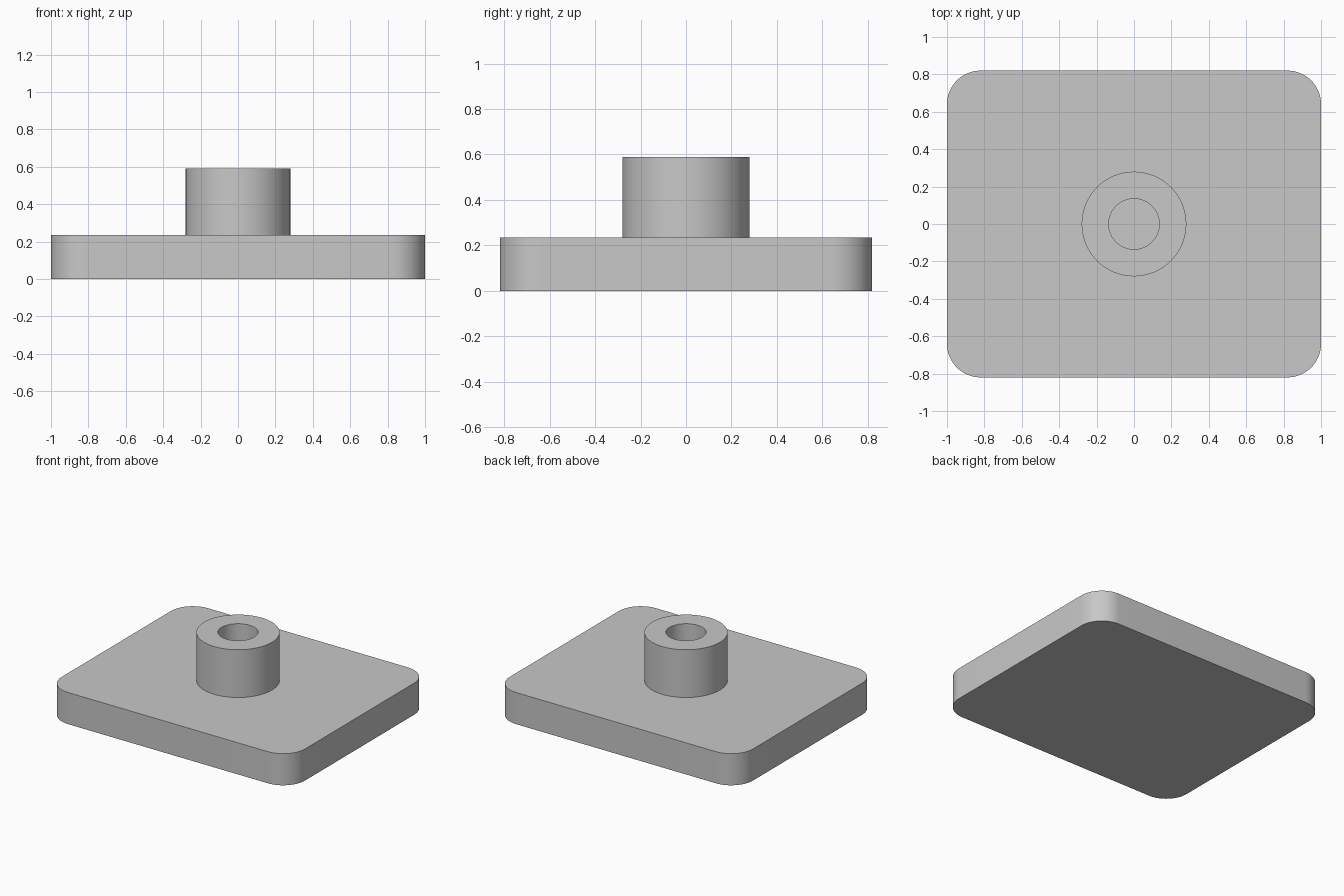
import bpy
import math

cube = bpy.data.objects.get("Cube")
if cube:
    bpy.data.objects.remove(cube, do_unlink=True)

PLATE_X, PLATE_Y, PLATE_Z = 2.0, 1.64, 0.235
CORNER = 0.18
BOSS_R, BORE_R, BOSS_TOP = 0.28, 0.135, 0.59
SINK = 0.01

grey = bpy.data.materials.new("light grey")
grey.use_nodes = True
colour = (0.58, 0.58, 0.58, 1)
grey.diffuse_color = colour
grey.node_tree.nodes["Principled BSDF"].inputs["Base Color"].default_value = colour


def make_object(name, verts, faces):
    mesh = bpy.data.meshes.new(name)
    mesh.from_pydata(verts, [], faces)
    mesh.materials.append(grey)
    obj = bpy.data.objects.new(name, mesh)
    bpy.context.collection.objects.link(obj)
    bpy.ops.object.select_all(action="DESELECT")
    obj.select_set(True)
    bpy.context.view_layer.objects.active = obj
    bpy.ops.object.shade_smooth_by_angle(angle=math.radians(30))
    return obj


def arc(cx, cy, radius, start, sweep, steps):
    angles = [start + sweep * i / steps for i in range(steps + 1)]
    return [(cx + radius * math.cos(a), cy + radius * math.sin(a)) for a in angles]


# Base plate: rounded rectangle outline, extruded upwards
outline = []
for i, (sx, sy) in enumerate([(1, 1), (-1, 1), (-1, -1), (1, -1)]):
    outline += arc(sx * (PLATE_X / 2 - CORNER), sy * (PLATE_Y / 2 - CORNER),
                   CORNER, i * math.pi / 2, math.pi / 2, 16)
n = len(outline)
verts = [(x, y, z) for z in (0, PLATE_Z) for x, y in outline]
faces = [tuple(reversed(range(n))), tuple(range(n, 2 * n))]
faces += [(i, (i + 1) % n, n + (i + 1) % n, n + i) for i in range(n)]
make_object("base_plate", verts, faces)

# Hollow boss: rectangular section turned about z, seated in the plate
n = 64
section = [(BOSS_R, PLATE_Z - SINK), (BOSS_R, BOSS_TOP),
           (BORE_R, BOSS_TOP), (BORE_R, PLATE_Z - SINK)]
verts = [(x, y, z) for r, z in section
         for x, y in arc(0, 0, r, 0, math.tau, n)[:-1]]
faces = []
for k in range(len(section)):
    a, b = k * n, (k + 1) % len(section) * n
    faces += [(a + i, a + (i + 1) % n, b + (i + 1) % n, b + i) for i in range(n)]
make_object("hollow_boss", verts, faces)
